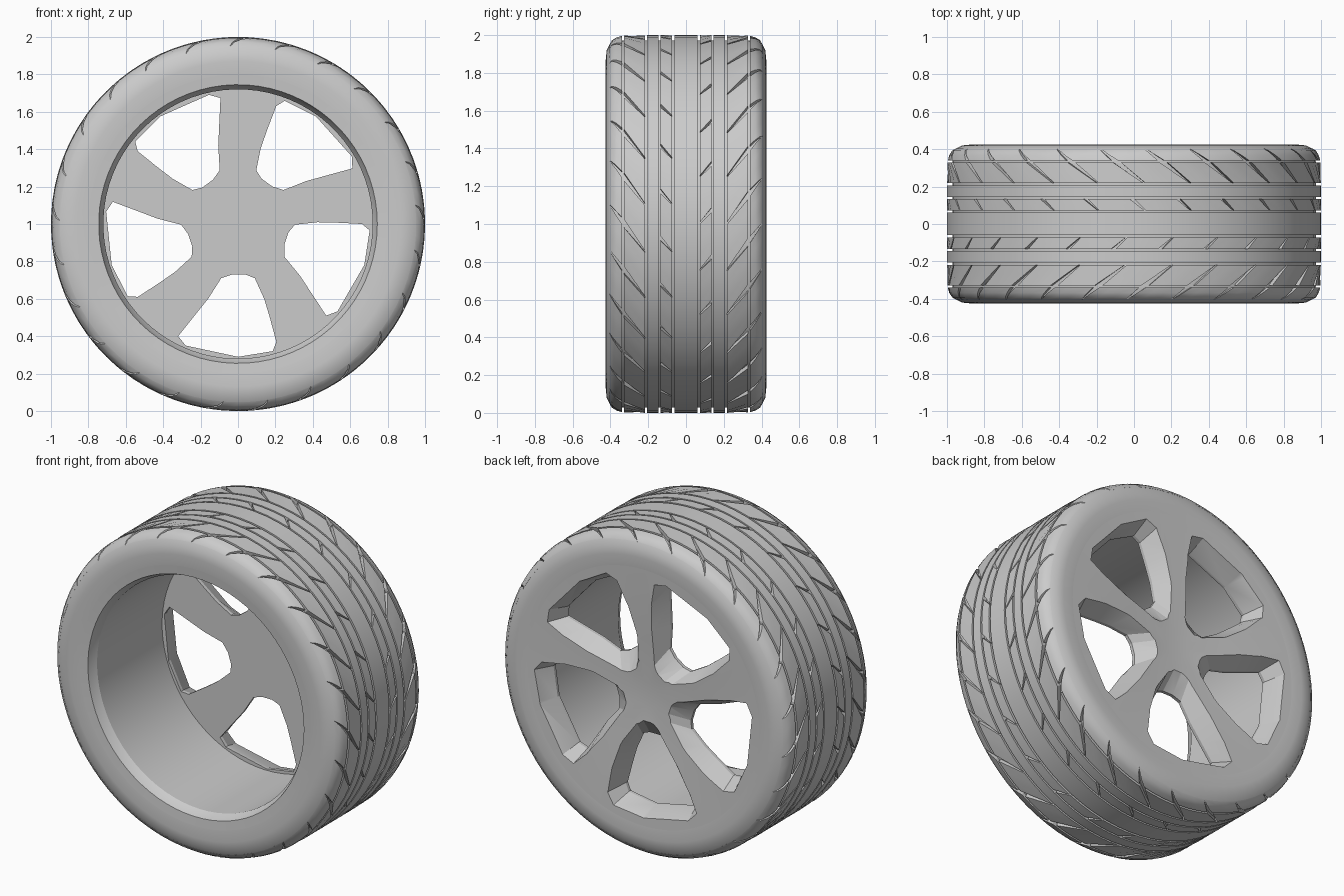
import bpy, bmesh
from math import pi, sin, cos, radians

if "Cube" in bpy.data.objects:
    bpy.data.objects.remove(bpy.data.objects["Cube"])

SEG = 75      # sides of every turned part
BLOCKS = 25   # tread blocks per row


def on_wheel(r, ang, y):
    return (r * cos(ang), y, 1 + r * sin(ang))


def finish(bm, name, angle=28):
    bmesh.ops.remove_doubles(bm, verts=bm.verts, dist=1e-5)
    bmesh.ops.recalc_face_normals(bm, faces=bm.faces)
    me = bpy.data.meshes.new(name)
    bm.to_mesh(me)
    bm.free()
    ob = bpy.data.objects.new(name, me)
    bpy.context.collection.objects.link(ob)
    smooth(ob, angle)
    return ob


def smooth(ob, angle):
    bpy.ops.object.select_all(action='DESELECT')
    ob.select_set(True)
    bpy.context.view_layer.objects.active = ob
    bpy.ops.object.shade_smooth_by_angle(angle=radians(angle))


def bridge(bm, a, b):
    n = len(a)
    for i in range(n):
        j = (i + 1) % n
        bm.faces.new((a[i], a[j], b[j], b[i]))


def turned(name, profile, closed=True):
    """Revolve a (radius, y) profile about the wheel axis."""
    bm = bmesh.new()
    rings = [[bm.verts.new(on_wheel(r, 2 * pi * i / SEG, y)) for i in range(SEG)]
             for r, y in profile if r > 0]
    for a, b in zip(rings, rings[1:]):
        bridge(bm, a, b)
    if closed:
        bridge(bm, rings[-1], rings[0])
    else:  # cap both ends on the axis
        for ring, (r, y) in ((rings[0], profile[0]), (rings[-1], profile[-1])):
            c = bm.verts.new(on_wheel(0, 0, y))
            for i in range(SEG):
                bm.faces.new((ring[i], ring[(i + 1) % SEG], c))
    return finish(bm, name)


def block_row(name, section, side, slant, gap_in, gap_out, shift=0.0):
    """Ring of slanted tread blocks; section is (radius, |y|)."""
    bm = bmesh.new()
    y0 = min(y for _, y in section)
    y1 = max(y for _, y in section)
    pitch = 2 * pi / BLOCKS
    for k in range(BLOCKS):
        loops = []
        for s in range(4):
            loop = []
            for r, y in section:
                gap = gap_in + (gap_out - gap_in) * (y - y0) / (y1 - y0)
                ang = pitch * (k + shift + gap + (1 - gap) * s / 3) + slant * (y - y0)
                loop.append(bm.verts.new(on_wheel(r, ang, side * y)))
            loops.append(loop)
        for a, b in zip(loops, loops[1:]):
            bridge(bm, a, b)
        bm.faces.new(loops[0])
        bm.faces.new(loops[-1])
    return finish(bm, name)


# Tyre body: side walls and groove floor
half = [(0.80, 0.42), (0.87, 0.425), (0.92, 0.42), (0.955, 0.402), (0.968, 0.38), (0.972, 0.33)]
turned("tyre_body", [(r, -y) for r, y in half] + half[::-1])

# Continuous tread ribs
for name, a, b in (("centre_rib", -0.06, 0.062), ("left_rib", -0.207, -0.145),
                   ("right_rib", 0.145, 0.207)):
    turned(name, [(0.965, a), (1.0, a), (1.0, b), (0.965, b)])

# Slanted tread blocks, mirrored on both sides
for side, tag in ((-1, "front"), (1, "back")):
    off = 0.4 if side < 0 else 0.0
    block_row(tag + "_inner_blocks",
              [(0.965, 0.073), (1.0, 0.073), (1.0, 0.134), (0.965, 0.134)], side, 1.0, 0.03, 0.10, off)
    block_row(tag + "_outer_blocks",
              [(0.965, 0.218), (1.0, 0.218), (0.998, 0.328), (0.965, 0.328)], side, 1.2, 0.04, 0.17, off)
    block_row(tag + "_shoulder_blocks",
              [(0.955, 0.340), (0.996, 0.340), (0.988, 0.368), (0.973, 0.392), (0.953, 0.404)],
              side, 1.6, 0.14, 0.02, off + 0.6)

# Rim: open barrel with a slightly dished face at the back
rim = turned("rim", [(0.10, 0.28), (0.40, 0.28), (0.72, 0.28), (0.72, -0.36), (0.735, -0.385),
                     (0.745, -0.415), (0.80, -0.42), (0.80, 0.42), (0.60, 0.412),
                     (0.35, 0.395), (0.08, 0.375)], closed=False)

# Window outlines (radial, sideways): narrow on the inside, flared outside
inner = [(0.27, 0.04), (0.29, 0.09), (0.40, 0.14), (0.50, 0.17), (0.63, 0.205), (0.68, 0.185),
         (0.71, 0.0), (0.65, -0.28), (0.60, -0.32), (0.50, -0.24), (0.40, -0.16), (0.29, -0.09),
         (0.27, -0.03)]
outer = [(0.10, 0.02), (0.14, 0.06), (0.33, 0.185), (0.50, 0.235), (0.66, 0.255), (0.73, 0.21),
         (0.755, 0.0), (0.69, -0.31), (0.63, -0.37), (0.50, -0.31), (0.34, -0.215), (0.14, -0.07),
         (0.10, -0.02)]
bm = bmesh.new()
for k in range(5):
    a = radians(-90 + 72 * k)
    loops = [[bm.verts.new((r * cos(a) - t * sin(a), y, 1 + r * sin(a) + t * cos(a)))
              for r, t in pts]
             for pts, y in ((inner, 0.18), (inner, 0.30), (outer, 0.43))]
    bridge(bm, loops[0], loops[1])
    bridge(bm, loops[1], loops[2])
    bm.faces.new(loops[0])
    bm.faces.new(loops[2])
cutter = finish(bm, "window_cutter")
cutter.hide_render = True

# Cut the five windows, leaving five spokes
mod = rim.modifiers.new("windows", 'BOOLEAN')
mod.object = cutter
mod.operation = 'DIFFERENCE'
mod.solver = 'EXACT'
bpy.context.view_layer.objects.active = rim
bpy.ops.object.modifier_apply(modifier=mod.name)
bpy.data.objects.remove(cutter)
smooth(rim, 20)
